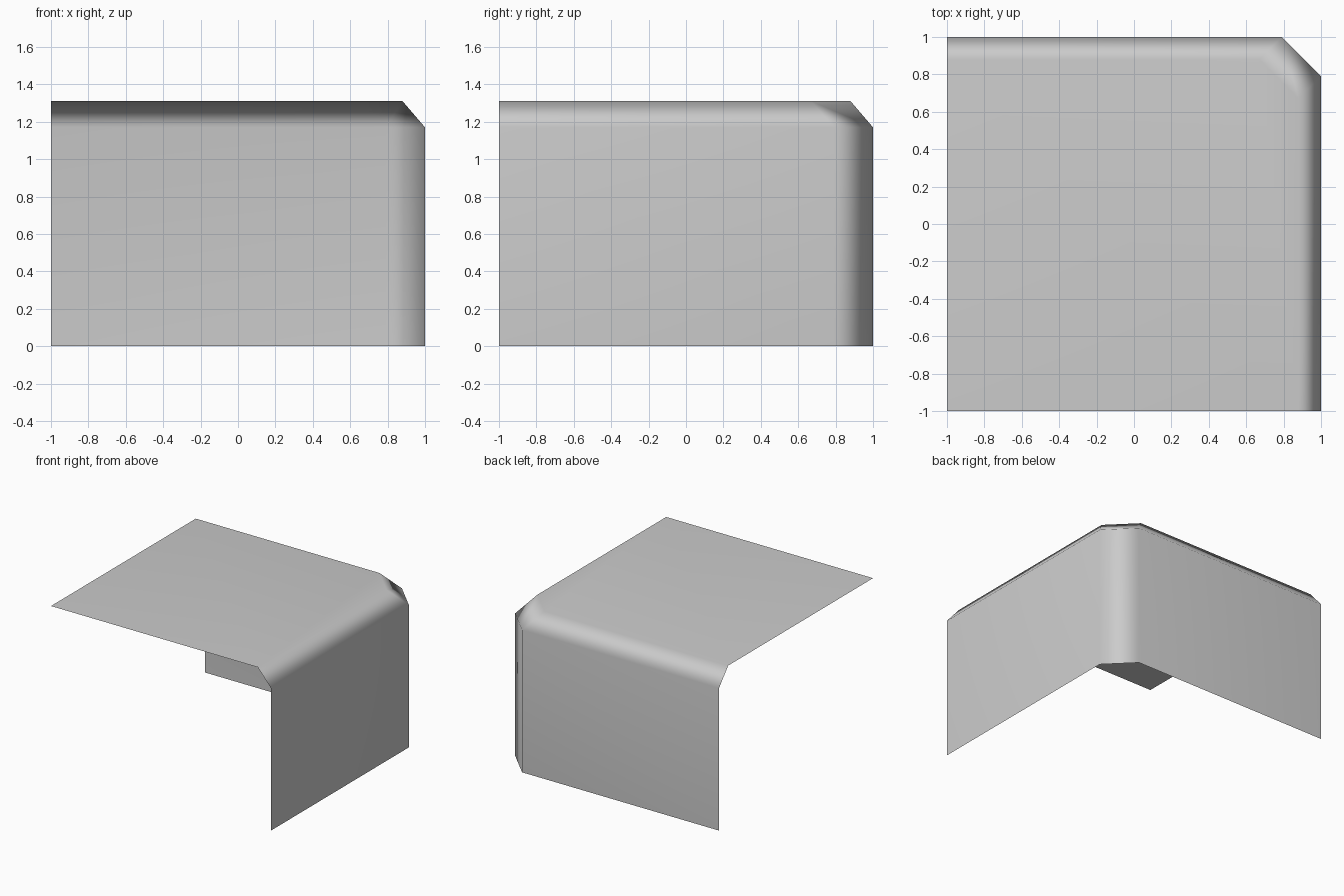
import bpy
import bmesh

# Remove the default cube
cube = bpy.data.objects.get("Cube")
if cube:
    bpy.data.objects.remove(cube, do_unlink=True)

HEIGHT = 1.31      # top of the panel
SHOULDER = 1.17    # where the walls start to bend inwards
BEVEL = 0.12       # inward run of the top bevel
CORNER = 0.79      # start of the cut vertical corner


def outline(bm, inset, z):
    """Open outline along the back wall, cut corner and side wall."""
    edge, cut = 1 - inset, CORNER - inset
    points = [(-1, edge), (cut, edge), (edge, cut), (edge, -1)]
    return [bm.verts.new((x, y, z)) for x, y in points]


# Sheet: two walls, bevel strip and top panel
bm = bmesh.new()
rings = [outline(bm, 0, 0), outline(bm, 0, SHOULDER), outline(bm, BEVEL, HEIGHT)]
for low, high in zip(rings, rings[1:]):
    for i in range(len(low) - 1):
        bm.faces.new((low[i], high[i], high[i + 1], low[i + 1]))
free_corner = bm.verts.new((-1, -1, HEIGHT))
bm.faces.new([free_corner] + rings[-1][::-1])

mesh = bpy.data.meshes.new("corner_panel")
bm.to_mesh(mesh)
bm.free()
panel = bpy.data.objects.new("corner_panel", mesh)
bpy.context.collection.objects.link(panel)

# Soft bends with flat-looking large faces
mesh.shade_smooth()
normals = panel.modifiers.new("soft_bends", 'WEIGHTED_NORMAL')
normals.mode = 'FACE_AREA'

# Plain grey material
grey = bpy.data.materials.new("light_grey")
grey.use_nodes = True
colour = (0.6, 0.6, 0.6, 1)
grey.diffuse_color = colour
grey.node_tree.nodes["Principled BSDF"].inputs["Base Color"].default_value = colour
mesh.materials.append(grey)
